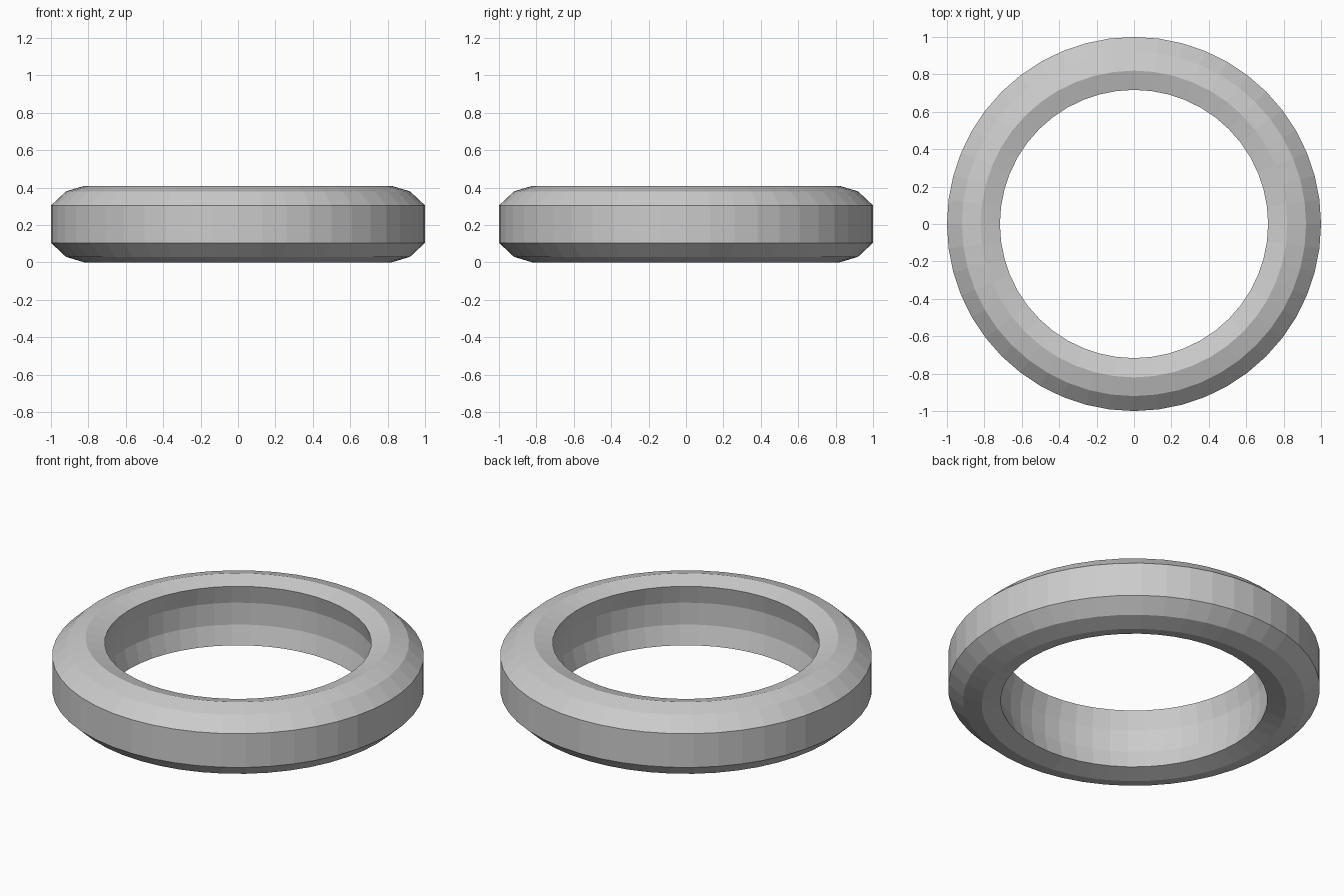
import bpy, bmesh
from math import cos, sin, tau

if "Cube" in bpy.data.objects:
    bpy.data.objects.remove(bpy.data.objects["Cube"])

SEGMENTS = 48
HEIGHT = 0.41

# Lower half of the cross-section (radius, z): inner groove, underside, outer rim
half = [(0.745, 0.14), (0.717, 0.03), (0.82, 0.0), (0.92, 0.03), (1.0, 0.105)]
profile = half + [(r, HEIGHT - z) for r, z in reversed(half)]

# Ring: closed profile swept around z, flat faces
bm = bmesh.new()
rings = []
for i in range(SEGMENTS):
    a = tau * i / SEGMENTS
    rings.append([bm.verts.new((r * cos(a), r * sin(a), z)) for r, z in profile])
n = len(profile)
for i in range(SEGMENTS):
    a, b = rings[i], rings[(i + 1) % SEGMENTS]
    for j in range(n):
        k = (j + 1) % n
        bm.faces.new((a[j], b[j], b[k], a[k]))
bmesh.ops.recalc_face_normals(bm, faces=bm.faces)

mesh = bpy.data.meshes.new("ring")
bm.to_mesh(mesh)
bm.free()
bpy.context.collection.objects.link(bpy.data.objects.new("ring", mesh))
